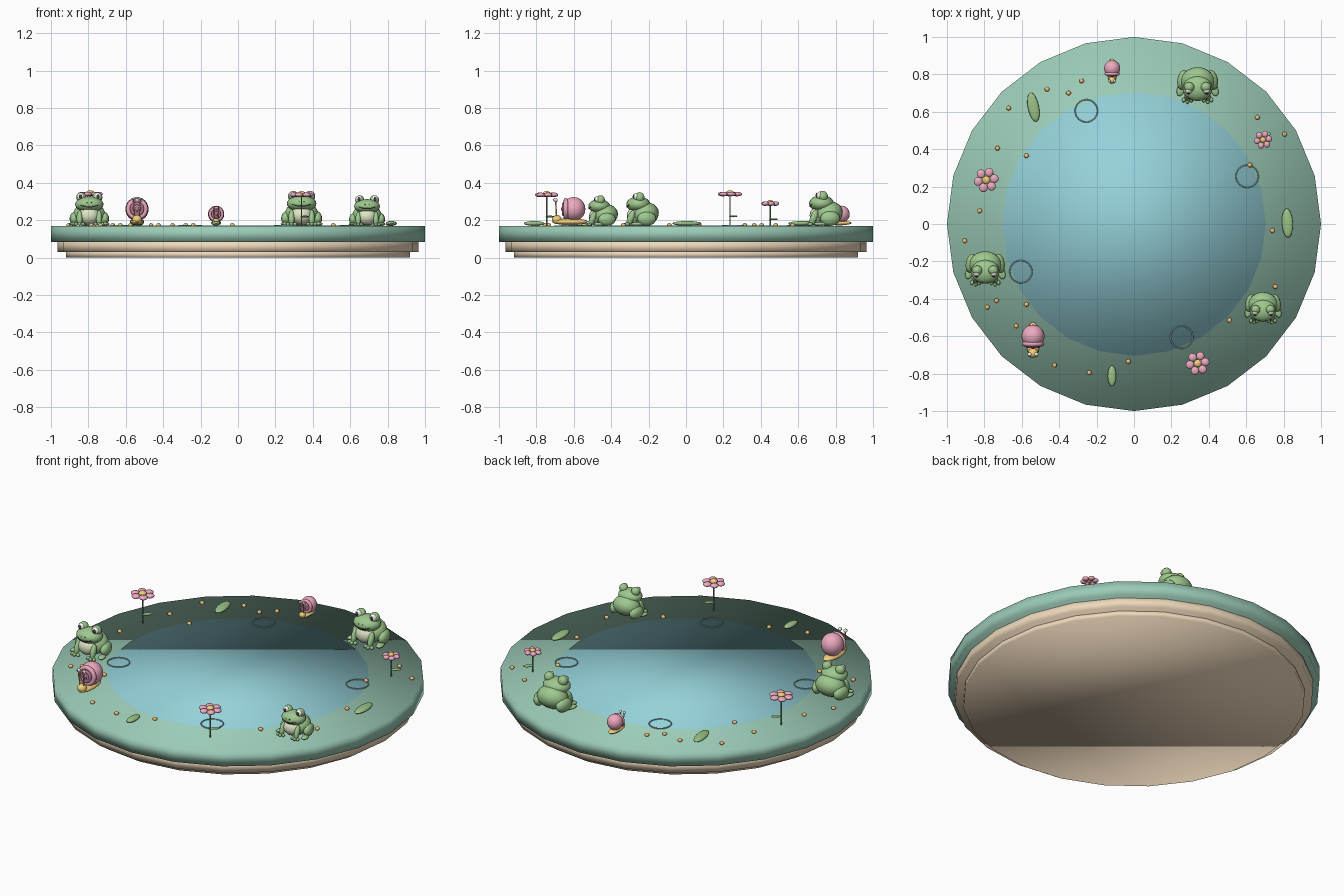
import bpy, bmesh, math
from mathutils import Matrix, Vector, Euler

if "Cube" in bpy.data.objects:
    bpy.data.objects.remove(bpy.data.objects["Cube"])

TOP = 0.17


def mat(name, r, g, b):
    m = bpy.data.materials.new(name)
    m.diffuse_color = (r, g, b, 1)
    m.use_nodes = True
    m.node_tree.nodes["Principled BSDF"].inputs["Base Color"].default_value = m.diffuse_color
    return m


RIM = mat("rim_green", 0.33, 0.60, 0.47)
WATER = mat("water_blue", 0.30, 0.64, 0.70)
SAND = mat("sand", 0.86, 0.69, 0.50)
RIPPLE = mat("ripple_blue", 0.36, 0.66, 0.72)
FROG = mat("frog_green", 0.34, 0.58, 0.27)
BELLY = mat("belly_cream", 0.74, 0.80, 0.56)
WHITE = mat("eye_white", 0.95, 0.95, 0.88)
DARK = mat("dark", 0.06, 0.05, 0.06)
STEM = mat("stem_green", 0.18, 0.32, 0.16)
LEAF = mat("leaf_green", 0.33, 0.55, 0.24)
PINK = mat("pink", 0.85, 0.40, 0.53)
MAUVE = mat("mauve", 0.45, 0.18, 0.30)
GOLD = mat("gold", 0.90, 0.62, 0.20)
PEBBLE = mat("pebble_orange", 0.85, 0.52, 0.18)


def finish(bm, name, m, angle=60):
    bmesh.ops.recalc_face_normals(bm, faces=bm.faces)
    me = bpy.data.meshes.new(name)
    bm.to_mesh(me)
    bm.free()
    me.materials.append(m)
    ob = bpy.data.objects.new(name, me)
    bpy.context.collection.objects.link(ob)
    bpy.ops.object.select_all(action='DESELECT')
    ob.select_set(True)
    bpy.context.view_layer.objects.active = ob
    if angle is None:
        bpy.ops.object.shade_smooth()
    else:
        bpy.ops.object.shade_smooth_by_angle(angle=math.radians(angle))
    return ob


def balls(name, m, items, M=Matrix(), seg=16):
    """One object made of ellipsoids: (centre, radii[, rotation])."""
    bm = bmesh.new()
    for it in items:
        rot = Euler(it[2]).to_matrix().to_4x4() if len(it) > 2 else Matrix()
        T = M @ Matrix.Translation(it[0]) @ rot @ Matrix.Diagonal((*it[1], 1))
        bmesh.ops.create_uvsphere(bm, u_segments=seg, v_segments=max(6, seg * 5 // 8), radius=1, matrix=T)
    return finish(bm, name, m)


def tubes(name, m, paths, r, M=Matrix(), seg=8, closed=False):
    """Round tubes swept along point paths."""
    bm = bmesh.new()
    for pts in paths:
        pts = [Vector(p) for p in pts]
        n, rings = len(pts), []
        for i, p in enumerate(pts):
            a = pts[i - 1] if (i or closed) else p
            b = pts[(i + 1) % n] if (i < n - 1 or closed) else p
            t = (b - a).normalized()
            ref = Vector((0, 0, 1)) if abs(t.z) < 0.9 else Vector((1, 0, 0))
            if closed and abs(t.y) < 1e-6 and len({round(q.y, 6) for q in pts}) == 1:
                ref = Vector((0, 1, 0))  # ring standing upright
            u = t.cross(ref).normalized()
            v = t.cross(u)
            rings.append([bm.verts.new(M @ (p + r * (math.cos(k) * u + math.sin(k) * v)))
                          for k in [2 * math.pi * j / seg for j in range(seg)]])
        for i in range(n if closed else n - 1):
            A, B = rings[i], rings[(i + 1) % n]
            for j in range(seg):
                bm.faces.new((A[j], A[(j + 1) % seg], B[(j + 1) % seg], B[j]))
        if not closed:
            bm.faces.new(rings[0])
            bm.faces.new(rings[-1])
    return finish(bm, name, m)


def disc(name, m, r, z0, z1, sides=24):
    """Plain drum, smooth shaded right over its edges."""
    bm = bmesh.new()
    bmesh.ops.create_cone(bm, cap_ends=True, segments=sides, radius1=r, radius2=r, depth=z1 - z0,
                          matrix=Matrix.Translation((0, 0, (z0 + z1) / 2)))
    return finish(bm, name, m, None)


def place(x, y, s=1.0, turn=0.0):
    return Matrix.Translation((x, y, TOP)) @ Matrix.Rotation(turn, 4, 'Z') @ Matrix.Scale(s, 4)


def both(items):
    """Mirror ellipsoids across local x."""
    out = list(items)
    for it in items:
        c = it[0]
        rot = it[2] if len(it) > 2 else (0, 0, 0)
        out.append(((-c[0], c[1], c[2]), it[1], (rot[0], -rot[1], -rot[2])))
    return out


# stepped base, rim and water
disc("base_plinth", SAND, 0.92, 0, 0.035)
disc("base_step", SAND, 0.965, 0.03, 0.09)
disc("pond_rim", RIM, 1.0, 0.085, 0.168)
disc("water", WATER, 0.705, 0.15, 0.171)


def ring(c, R, axis='Z', n=24):
    pts = []
    for k in range(n):
        a, b = R * math.cos(2 * math.pi * k / n), R * math.sin(2 * math.pi * k / n)
        pts.append((c[0] + a, c[1] + (b if axis == 'Z' else 0), c[2] + (b if axis == 'Y' else 0)))
    return pts


# ripples, a quarter turn apart
for x, y in [(-0.255, 0.605), (0.605, 0.255), (-0.605, -0.255), (0.255, -0.605)]:
    tubes("ripple", RIPPLE, [ring((x, y, 0.172), 0.06)], 0.003, seg=6, closed=True)


# frogs
def frog(x, y, s, turn=0.0):
    M = place(x, y, s, turn)
    balls("frog_body", FROG, [((0, 0.022, 0.062), (0.086, 0.074, 0.062), (0.35, 0, 0)),
                              ((0, -0.015, 0.115), (0.076, 0.064, 0.042))], M, 20)
    balls("frog_belly", BELLY, [((0, -0.026, 0.054), (0.058, 0.050, 0.05))], M)
    balls("frog_hind_legs", FROG, both([((0.076, 0.03, 0.038), (0.028, 0.052, 0.038), (0, 0, 0.2)),
                                        ((0.086, -0.02, 0.01), (0.02, 0.036, 0.01), (0, 0, 0.3))]), M)
    balls("frog_front_legs", FROG, both([((0.052, -0.055, 0.042), (0.016, 0.018, 0.044), (-0.35, 0, 0))]), M)
    balls("frog_toes", FROG, both([((0.052 + d, -0.080 + abs(d) * 0.4, 0.009), (0.010, 0.014, 0.009), (0, 0, d * 20))
                                   for d in (-0.018, 0, 0.018)]), M, 10)
    balls("frog_eye_bumps", FROG, both([((0.043, -0.008, 0.152), (0.027, 0.026, 0.028))]), M)
    balls("frog_eyes", WHITE, both([((0.046, -0.025, 0.156), (0.019, 0.017, 0.02))]), M, 12)
    balls("frog_pupils", DARK, both([((0.047, -0.040, 0.157), (0.009, 0.005, 0.012))]), M, 10)
    balls("frog_nostrils", DARK, both([((0.012, -0.074, 0.125), (0.003, 0.003, 0.003))]), M, 8)
    # smile hugging the front of the head
    smile = []
    for k in range(11):
        u = -1 + k / 5
        px, pz = 0.048 * u, 0.101 + 0.010 * u * u
        f = 1 - (px / 0.076) ** 2 - ((pz - 0.115) / 0.042) ** 2
        smile.append((px, -0.015 - 0.064 * math.sqrt(f), pz))
    tubes("frog_mouth", DARK, [smile], 0.003, M, 6)


frog(-0.795, -0.24, 1.0)
frog(0.34, 0.74, 1.04)
frog(0.69, -0.45, 0.91)


# snails with a coil on the front of the shell
def snail(x, y, s):
    M = place(x, y, s)
    balls("snail_foot", GOLD, [((0, -0.02, 0.022), (0.038, 0.096, 0.018)),
                               ((0, -0.09, 0.034), (0.026, 0.026, 0.024))], M)
    balls("snail_shell", PINK, [((0, 0, 0.09), (0.062, 0.062, 0.064))], M, 20)
    tubes("snail_shell_coil", PINK, [ring((0, -0.042, 0.09), 0.046, 'Y')], 0.013, M, closed=True)
    tubes("snail_shell_groove", MAUVE, [ring((0, -0.054, 0.09), 0.029, 'Y')], 0.009, M, closed=True)
    balls("snail_shell_centre", MAUVE, [((0, -0.060, 0.09), (0.013, 0.008, 0.013))], M, 10)
    tubes("snail_stalks", GOLD, [[(d * 0.012, -0.092, 0.045), (d * 0.018, -0.097, 0.135)] for d in (-1, 1)], 0.0035, M, 6)
    balls("snail_eyes", WHITE, both([((0.018, -0.097, 0.138), (0.011, 0.011, 0.011))]), M, 10)
    balls("snail_pupils", DARK, both([((0.018, -0.107, 0.139), (0.005, 0.003, 0.005))]), M, 8)


snail(-0.54, -0.60, 1.0)
snail(-0.117, 0.832, 0.7)


# flowers
def flower(x, y, R, h):
    M = place(x, y)
    tubes("flower_stem", STEM, [[(0, 0, -0.005), (0, 0, h)]], 0.0035, M)
    petals = []
    for k in range(6):
        a = math.radians(60 * k + 10)
        petals.append(((0.64 * R * math.cos(a), 0.64 * R * math.sin(a), h), (0.36 * R, 0.35 * R, 0.012), (0, 0, a)))
    balls("flower_petals", PINK, petals, M, 12)
    balls("flower_centre", GOLD, [((0, 0, h + 0.006), (0.33 * R, 0.33 * R, 0.014))], M, 12)
    balls("flower_leaf", LEAF, [((0.018, 0.018, h * 0.3), (0.03, 0.014, 0.005), (0, 0, 0.8))], M, 12)


flower(0.34, -0.745, 0.065, 0.166)
flower(-0.79, 0.235, 0.068, 0.170)
flower(0.69, 0.45, 0.05, 0.119)

# fallen leaves
for x, y, l, w, t in [(-0.538, 0.625, 0.08, 0.03, 0.2), (0.82, 0.005, 0.078, 0.03, 0.05), (-0.118, -0.812, 0.056, 0.023, 0)]:
    balls("ground_leaf", LEAF, [((x, y, 0.183), (w, l, 0.013), (0, 0, t))])

# pebbles scattered round the rim
spots = [(-0.28, 0.765), (-0.35, 0.70), (-0.465, 0.72), (-0.67, 0.62), (-0.73, 0.405), (-0.575, 0.365),
         (-0.825, 0.07), (-0.905, -0.09), (-0.735, -0.41), (-0.785, -0.445), (-0.575, -0.43), (-0.63, -0.545),
         (-0.425, -0.755), (-0.24, -0.795), (-0.03, -0.735), (0.51, -0.515), (0.755, -0.335), (0.74, -0.035),
         (0.62, 0.315), (0.66, 0.57), (0.805, 0.48)]
balls("pebbles", PEBBLE, [((x, y, 0.175), (0.013, 0.013, 0.01)) for x, y in spots], seg=10)
